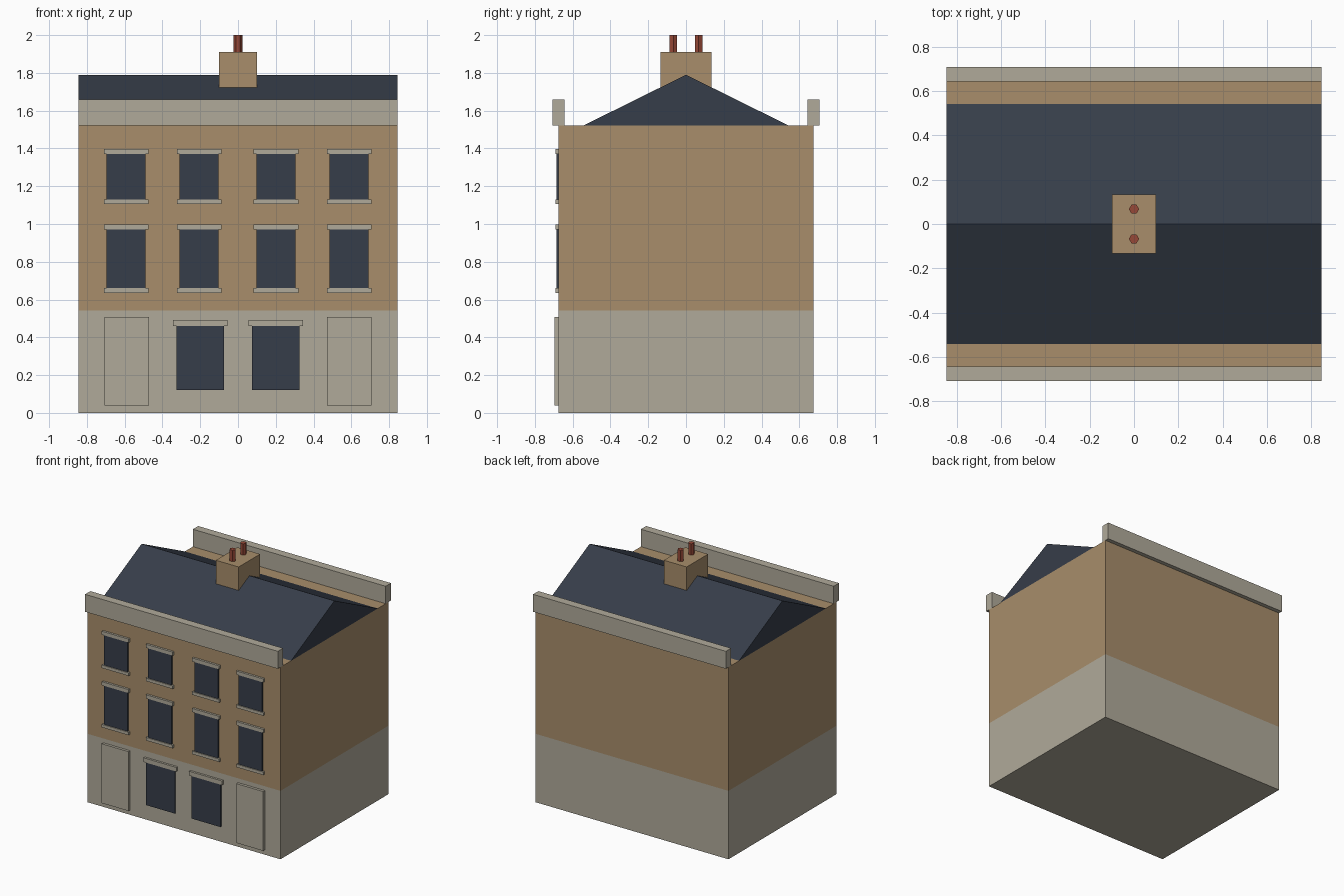
import bpy, bmesh
from math import radians
from mathutils import Matrix, Vector

cube = bpy.data.objects.get("Cube")
if cube:
    bpy.data.objects.remove(cube, do_unlink=True)


def make_material(name, rgb):
    mat = bpy.data.materials.new(name)
    mat.use_nodes = True
    mat.diffuse_color = (*rgb, 1)
    bsdf = next(n for n in mat.node_tree.nodes if n.type == 'BSDF_PRINCIPLED')
    bsdf.inputs["Base Color"].default_value = (*rgb, 1)
    return mat


stone = make_material("pale stone", (0.434, 0.402, 0.323))
brick = make_material("tan brick", (0.392, 0.270, 0.147))
slate = make_material("dark slate", (0.037, 0.047, 0.067))
clay = make_material("red clay", (0.305, 0.065, 0.038))


def add_object(name, bm, *materials):
    mesh = bpy.data.meshes.new(name)
    bm.to_mesh(mesh)
    bm.free()
    for mat in materials:
        mesh.materials.append(mat)
    obj = bpy.data.objects.new(name, mesh)
    bpy.context.collection.objects.link(obj)
    return obj


def box_mesh(low, high):
    low, high = Vector(low), Vector(high)
    bm = bmesh.new()
    matrix = Matrix.Translation((low + high) / 2) @ Matrix.Diagonal((*(high - low), 1))
    bmesh.ops.create_cube(bm, size=1, matrix=matrix)
    return bm


def box(name, low, high, mat):
    return add_object(name, box_mesh(low, high), mat)


HALF_W, HALF_D = 0.845, 0.675
EAVES, RIDGE, BAND = 1.522, 1.79, 0.542

# Walls: stone ground floor below, brick storeys above
bm = box_mesh((-HALF_W, -HALF_D, 0), (HALF_W, HALF_D, EAVES))
bmesh.ops.bisect_plane(bm, geom=bm.verts[:] + bm.edges[:] + bm.faces[:],
                       plane_co=(0, 0, BAND), plane_no=(0, 0, 1))
for face in bm.faces:
    face.material_index = int(face.calc_center_median().z > BAND)
add_object("walls", bm, stone, brick)

# Gabled roof: triangular profile extruded along the ridge
bm = bmesh.new()
profile = [(-0.542, EAVES), (0.542, EAVES), (0, RIDGE)]
gable = bm.faces.new([bm.verts.new((-HALF_W, y, z)) for y, z in profile])
extruded = bmesh.ops.extrude_face_region(bm, geom=[gable], use_keep_orig=True)["geom"]
bmesh.ops.translate(bm, vec=(2 * HALF_W, 0, 0),
                    verts=[v for v in extruded if isinstance(v, bmesh.types.BMVert)])
bmesh.ops.recalc_face_normals(bm, faces=bm.faces[:])
add_object("roof", bm, slate)

# Parapets along the front and back
for name, y in (("front_parapet", -HALF_D), ("back_parapet", HALF_D)):
    box(name, (-HALF_W, y - 0.033, EAVES), (HALF_W, y + 0.033, 1.66), stone)

# Chimney stack and its hexagonal pots
box("chimney_stack", (-0.1, -0.134, 1.7), (0.1, 0.134, 1.91), brick)
for name, y in (("front_chimney_pot", -0.067), ("back_chimney_pot", 0.067)):
    bm = bmesh.new()
    matrix = Matrix.Translation((0, y, 1.95)) @ Matrix.Rotation(radians(30), 4, 'Z')
    bmesh.ops.create_cone(bm, cap_ends=True, segments=6, radius1=0.023,
                          radius2=0.023, depth=0.1, matrix=matrix)
    add_object(name, bm, clay)


def front_panel(name, x, width, bottom, top, depth, mat):
    box(name, (x - width / 2, -HALF_D - depth, bottom),
        (x + width / 2, -HALF_D + 0.01, top), mat)


# Upper windows, each with a lintel and a sill
columns = (-0.592, -0.206, 0.201, 0.588)
for storey, bottom, top in (("middle", 0.66, 0.97), ("top", 1.13, 1.37)):
    for number, x in enumerate(columns, 1):
        label = f"{storey}_window_{number}"
        front_panel(label, x, 0.206, bottom, top, 0.01, slate)
        front_panel(label + "_lintel", x, 0.236, top, top + 0.028, 0.017, stone)
        front_panel(label + "_sill", x, 0.236, bottom - 0.024, bottom, 0.017, stone)

# Ground floor windows and doors
for side, sign in (("right", -1), ("left", 1)):
    window = f"{side}_ground_window"
    front_panel(window, sign * 0.2, 0.252, 0.12, 0.46, 0.01, slate)
    front_panel(window + "_lintel", sign * 0.2, 0.288, 0.46, 0.493, 0.017, stone)
    front_panel(f"{side}_door", sign * 0.59, 0.235, 0.038, 0.508, 0.021, stone)
